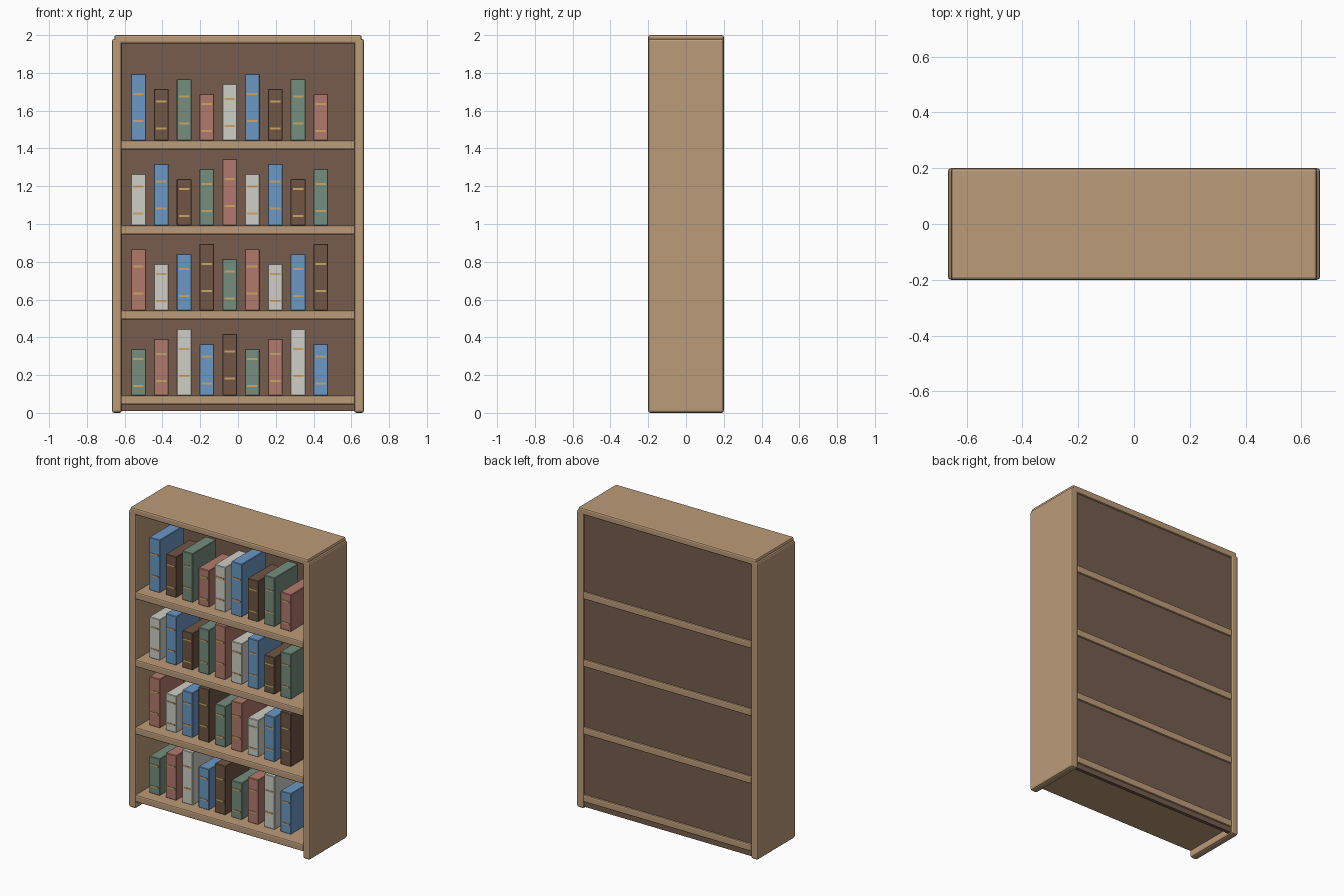
import bpy
import bmesh

if "Cube" in bpy.data.objects:
    bpy.data.objects.remove(bpy.data.objects["Cube"])


def material(name, rgb):
    m = bpy.data.materials.new(name)
    m.diffuse_color = (*rgb, 1)
    m.use_nodes = True
    m.node_tree.nodes["Principled BSDF"].inputs["Base Color"].default_value = m.diffuse_color
    return m


def box(name, x, y, z, mat, bevel=0.0, segments=2):
    """Box from (min, max) ranges with softened edges."""
    bm = bmesh.new()
    bmesh.ops.create_cube(bm, size=1)
    for v in bm.verts:
        for axis, (lo, hi) in enumerate((x, y, z)):
            v.co[axis] = lo if v.co[axis] < 0 else hi
    if bevel:
        bmesh.ops.bevel(bm, geom=bm.edges[:], offset=bevel, segments=segments,
                        profile=0.5, affect='EDGES')
    mesh = bpy.data.meshes.new(name)
    bm.to_mesh(mesh)
    bm.free()
    mesh.materials.append(mat)
    ob = bpy.data.objects.new(name, mesh)
    bpy.context.collection.objects.link(ob)
    return ob


wood = material("wood", (0.50, 0.33, 0.19))
dark = material("dark_wood", (0.18, 0.107, 0.073))
gold = material("gold", (0.58, 0.38, 0.14))
covers = [material("green_cover", (0.178, 0.27, 0.205)),
          material("red_cover", (0.445, 0.195, 0.15)),
          material("white_cover", (0.62, 0.62, 0.56)),
          material("blue_cover", (0.147, 0.314, 0.552)),
          material("brown_cover", (0.162, 0.093, 0.058))]

# Carcass: two sides, top board, recessed back panel
DEPTH = (-0.2, 0.2)
box("left_side", (-0.667, -0.615), DEPTH, (0, 1.98), wood, 0.012)
box("right_side", (0.615, 0.667), DEPTH, (0, 1.98), wood, 0.012)
box("top_board", (-0.655, 0.655), DEPTH, (1.955, 2.0), wood, 0.01)
box("back_panel", (-0.62, 0.62), (0.165, 0.188), (0.01, 1.97), dark)

# Shelves, each with a row of nine books
for row in range(4):
    top = 0.093 + 0.45 * row
    box(f"shelf_{row + 1}", (-0.62, 0.62), (-0.199, 0.199),
        (top - 0.048, top), wood, 0.008)
    for i in range(9):
        cx = -0.527 + 0.1207 * i
        height = 0.241 + 0.0267 * ((2 * i + 3 * row) % 5)
        name = f"book_{row + 1}_{i + 1}"
        box(name, (cx - 0.039, cx + 0.039), (-0.125, 0.125),
            (top, top + height + 0.004), covers[(i + row) % 5], 0.003, 1)
        # Gilt bands on the spine
        for label, dz in (("lower", -0.072), ("upper", 0.072)):
            z = top + height / 2 + dz
            box(f"{name}_{label}_band", (cx - 0.028, cx + 0.028),
                (-0.128, -0.12), (z - 0.005, z + 0.005), gold)
